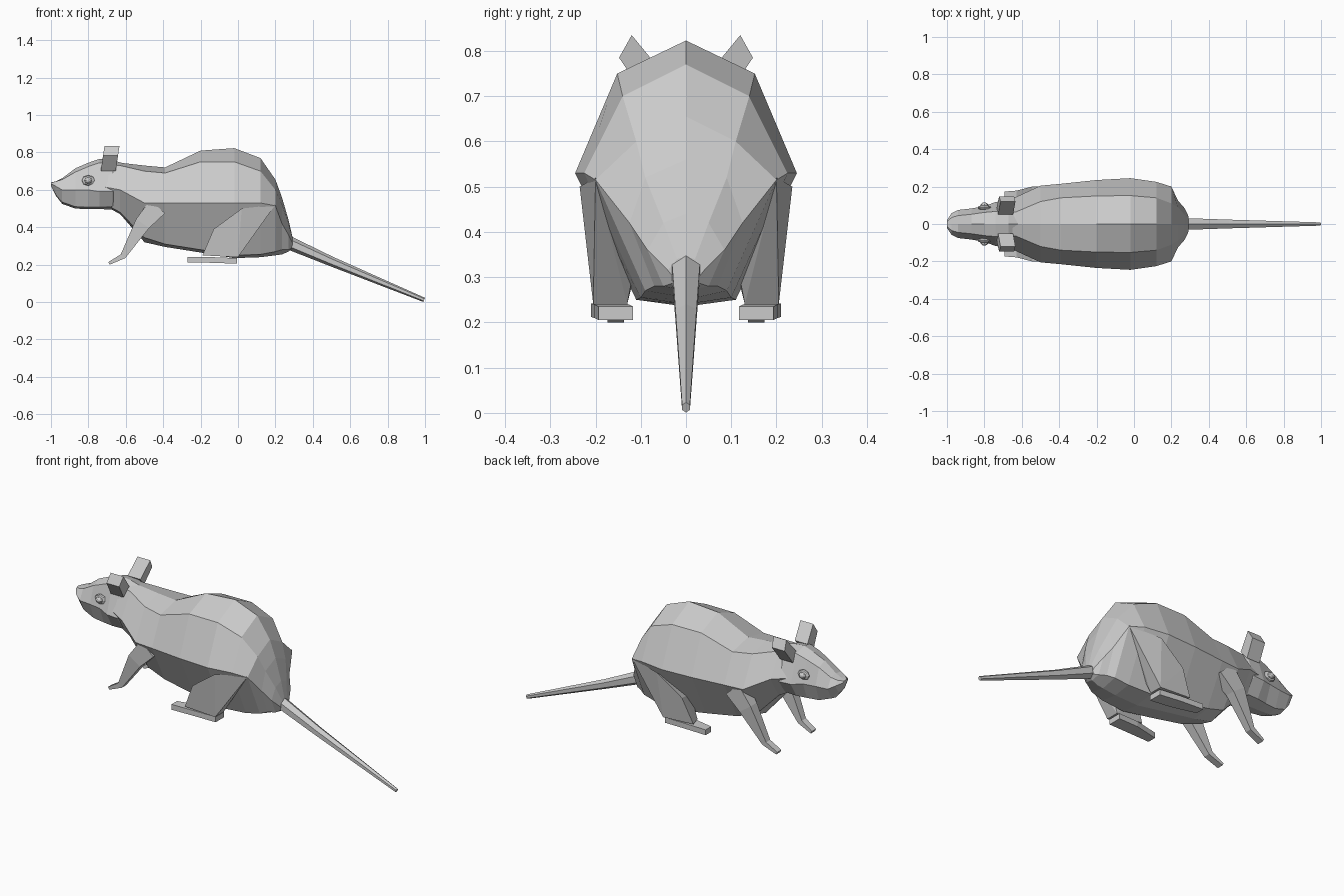
import bpy, bmesh, math
from mathutils import Vector

if "Cube" in bpy.data.objects:
    bpy.data.objects.remove(bpy.data.objects["Cube"])

grey = bpy.data.materials.new("light_grey")
grey.use_nodes = True
grey.diffuse_color = (0.6, 0.6, 0.6, 1)
grey.node_tree.nodes["Principled BSDF"].inputs["Base Color"].default_value = (0.6, 0.6, 0.6, 1)


def finish(bm, name):
    bmesh.ops.recalc_face_normals(bm, faces=bm.faces)
    mesh = bpy.data.meshes.new(name)
    bm.to_mesh(mesh)
    bm.free()
    mesh.materials.append(grey)
    obj = bpy.data.objects.new(name, mesh)
    bpy.context.collection.objects.link(obj)
    return obj


def loft(name, rings):
    """Skin a list of equal-sized point rings and cap both ends."""
    bm = bmesh.new()
    loops = [[bm.verts.new(p) for p in ring] for ring in rings]
    for a, b in zip(loops, loops[1:]):
        for i in range(len(a)):
            j = (i + 1) % len(a)
            bm.faces.new((a[i], a[j], b[j], b[i]))
    bm.faces.new(loops[0])
    bm.faces.new(loops[-1])
    return finish(bm, name)


def section(x, bottom, low, side, shoulder, top):
    """Symmetric eight-sided ring; low, side and shoulder are (y, z)."""
    half = [low, side, shoulder]
    left = [(x, y, z) for y, z in half]
    right = [(x, -y, z) for y, z in reversed(half)]
    return [(x, 0, bottom)] + left + [(x, 0, top)] + right


def hull(name, points):
    bm = bmesh.new()
    for p in points:
        bm.verts.new(p)
    out = bmesh.ops.convex_hull(bm, input=bm.verts)
    bmesh.ops.delete(bm, geom=list(set(out["geom_interior"])), context='VERTS')
    return finish(bm, name)


def tube(name, path, sides):
    """Tube through (point, radius_y, radius_along) entries."""
    rings = []
    for i, (p, ry, rz) in enumerate(path):
        before, after = path[max(i - 1, 0)][0], path[min(i + 1, len(path) - 1)][0]
        along = (Vector(after) - Vector(before)).normalized()
        across = Vector((0, 1, 0))
        up = along.cross(across).normalized()
        turn = math.pi / 4 if sides == 4 else math.pi / 2
        rings.append([Vector(p) + across * ry * math.cos(turn + k * math.tau / sides)
                      + up * rz * math.sin(turn + k * math.tau / sides) for k in range(sides)])
    return loft(name, rings)


# Body from neck to rump
loft("body", [
    section(-0.74, 0.53, (0.06, 0.54), (0.10, 0.62), (0.05, 0.74), 0.755),
    section(-0.63, 0.47, (0.07, 0.48), (0.145, 0.60), (0.065, 0.73), 0.745),
    section(-0.50, 0.32, (0.09, 0.345), (0.205, 0.53), (0.12, 0.70), 0.73),
    section(-0.39, 0.295, (0.10, 0.31), (0.215, 0.53), (0.14, 0.69), 0.72),
    section(-0.20, 0.265, (0.11, 0.28), (0.235, 0.53), (0.15, 0.75), 0.81),
    section(-0.02, 0.235, (0.11, 0.25), (0.245, 0.53), (0.152, 0.75), 0.823),
    section(0.12, 0.24, (0.10, 0.255), (0.225, 0.53), (0.14, 0.70), 0.77),
    section(0.20, 0.25, (0.09, 0.27), (0.20, 0.515), (0.11, 0.60), 0.655),
    section(0.235, 0.255, (0.07, 0.28), (0.125, 0.42), (0.09, 0.52), 0.56),
    section(0.27, 0.27, (0.05, 0.28), (0.085, 0.36), (0.05, 0.42), 0.44),
    section(0.292, 0.285, (0.02, 0.29), (0.04, 0.315), (0.02, 0.34), 0.345),
])

# Head with rounded cheeks and upturned snout
loft("head", [
    section(-1.0, 0.622, (0.012, 0.624), (0.022, 0.632), (0.012, 0.638), 0.64),
    section(-0.975, 0.57, (0.03, 0.578), (0.058, 0.62), (0.035, 0.645), 0.645),
    section(-0.94, 0.525, (0.04, 0.535), (0.075, 0.60), (0.045, 0.655), 0.662),
    section(-0.87, 0.50, (0.05, 0.51), (0.083, 0.60), (0.052, 0.695), 0.715),
    section(-0.80, 0.497, (0.06, 0.508), (0.095, 0.60), (0.062, 0.725), 0.745),
    section(-0.74, 0.497, (0.07, 0.508), (0.118, 0.59), (0.067, 0.745), 0.766),
    section(-0.67, 0.495, (0.07, 0.51), (0.125, 0.59), (0.067, 0.74), 0.758),
    section(-0.62, 0.52, (0.05, 0.53), (0.09, 0.60), (0.05, 0.72), 0.744),
])

# Tail
tube("tail", [((0.27, 0, 0.318), 0.036, 0.036), ((0.50, 0, 0.217), 0.027, 0.026),
              ((0.995, 0, 0.012), 0.010, 0.012)], 6)

for side, s in (("left", 1), ("right", -1)):
    # The front is -y, so the -y half of each pair is the nearer one
    tag = "far" if s > 0 else "near"

    # Ears: flat slabs leaning outwards
    profile = [(0.05, 0.75), (0.09, 0.70), (0.148, 0.785), (0.12, 0.835)]
    loft(tag + "_ear", [[(x + 0.15 * (z - 0.76), s * y, z) for y, z in profile]
                        for x in (-0.725, -0.645)])

    # Eyes: small ball in a raised rim
    for part, radius, depth, offset in (("eye_rim", 0.036, 0.014, 0.088),
                                        ("eye", 0.022, 0.020, 0.096)):
        bm = bmesh.new()
        bmesh.ops.create_uvsphere(bm, u_segments=8, v_segments=6, radius=1)
        for v in bm.verts:
            x, y, z = v.co
            v.co = (-0.80 + x * radius, s * (offset + z * depth), 0.65 + y * radius * 0.8)
        finish(bm, tag + "_" + part)

    # Front legs: shoulder to paw
    tube(tag + "_front_leg", [((-0.43, s * 0.165, 0.51), 0.05, 0.075),
                              ((-0.51, s * 0.172, 0.42), 0.04, 0.06),
                              ((-0.615, s * 0.16, 0.245), 0.026, 0.022),
                              ((-0.69, s * 0.155, 0.207), 0.026, 0.011)], 4)

    # Hind thigh tapering from the hip to the ankle
    hull(tag + "_hind_leg", [(x, s * y, z) for x, y, z in (
        (0.20, 0.20, 0.52), (0.02, 0.235, 0.50), (-0.13, 0.222, 0.39),
        (0.08, 0.10, 0.40), (-0.10, 0.10, 0.36),
        (-0.19, 0.205, 0.25), (0.0, 0.205, 0.24), (0.0, 0.13, 0.24), (-0.17, 0.14, 0.25))])

    # Hind feet: long flat blocks, toes turned out
    loft(tag + "_hind_foot", [[(x, s * (y + a * w), z + b * 0.015) for a, b in
                               ((-1, -1), (1, -1), (1, 1), (-1, 1))]
                              for x, y, z, w in ((-0.005, 0.155, 0.22, 0.038),
                                                 (-0.13, 0.165, 0.225, 0.038),
                                                 (-0.27, 0.185, 0.227, 0.025))])
